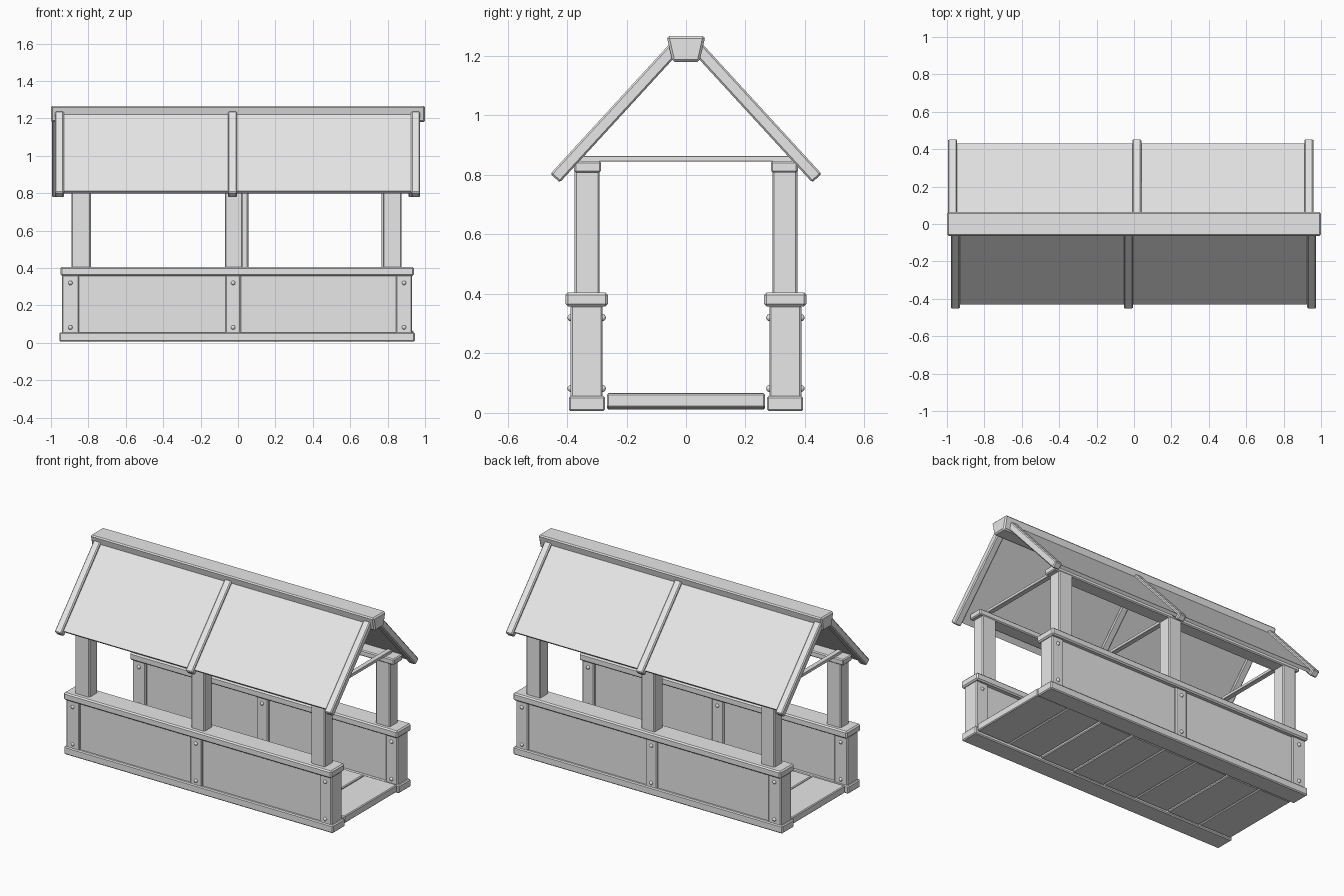
import bpy, bmesh, math, random
from mathutils import Matrix, Vector

if "Cube" in bpy.data.objects:
    bpy.data.objects.remove(bpy.data.objects["Cube"])

random.seed(4)
grey = bpy.data.materials.new("weathered_grey")
grey.diffuse_color = (0.8, 0.8, 0.8, 1)
grey.use_nodes = True
grey.node_tree.nodes["Principled BSDF"].inputs["Base Color"].default_value = grey.diffuse_color


def finish(name, bm, bevel=0.006):
    me = bpy.data.meshes.new(name)
    bm.to_mesh(me)
    bm.free()
    me.materials.append(grey)
    ob = bpy.data.objects.new(name, me)
    bpy.context.collection.objects.link(ob)
    if bevel:
        mod = ob.modifiers.new("worn_edges", 'BEVEL')
        mod.width, mod.segments = bevel, 1
    return ob


def beam(name, x, y, z, bevel=0.006, tilt=0.0, taper=1.0):
    """Box from (min, max) ranges; tilt turns it about x, taper narrows the bottom in y."""
    bm = bmesh.new()
    bmesh.ops.create_cube(bm, size=1)
    for v in bm.verts:
        if v.co.z < 0:
            v.co.y *= taper
    size = [b - a for a, b in (x, y, z)]
    mid = Vector([(a + b) / 2 for a, b in (x, y, z)])
    bm.transform(Matrix.Translation(mid) @ Matrix.Rotation(tilt, 4, 'X')
                 @ Matrix.Diagonal((*size, 1)))
    return finish(name, bm, bevel)


def span(a, b, s):
    """Range mirrored to side s."""
    return (min(a * s, b * s), max(a * s, b * s))


def sloped(name, x, s, low, high, thick, bevel):
    """Board running up the roof slope on side s between two (y, z) points."""
    dy, dz = high[0] - low[0], high[1] - low[1]
    y, z = s * (low[0] + high[0]) / 2, (low[1] + high[1]) / 2
    h = math.hypot(dy, dz) / 2
    beam(name, x, (y - h, y + h), (z - thick / 2, z + thick / 2), bevel,
         tilt=s * math.atan2(dz, dy) + math.pi)


def rivet(name, x, y, z):
    bm = bmesh.new()
    bmesh.ops.create_icosphere(bm, subdivisions=2, radius=0.012)
    bm.transform(Matrix.Translation((x, y, z)))
    ob = finish(name, bm, 0)
    for p in ob.data.polygons:
        p.use_smooth = True


for s, side in ((-1, "front"), (1, "back")):
    # Low wall: sill, panel, handrail
    beam(side + "_sill", (-0.955, 0.945), span(0.272, 0.394, s), (0.006, 0.056))
    beam(side + "_wall_panel", (-0.93, 0.92), span(0.295, 0.376, s), (0.045, 0.37), 0)
    beam(side + "_handrail", (-0.95, 0.94), span(0.263, 0.405, s), (0.358, 0.405), 0.008)
    # Wall battens with rivets on both faces
    for x0, x1 in ((-0.942, -0.85), (-0.067, 0.015), (0.845, 0.93)):
        beam(side + "_batten", (x0, x1), span(0.28, 0.388, s), (0.05, 0.362))
        for z in (0.082, 0.32):
            for y in (0.281, 0.387):
                rivet(side + "_rivet", (x0 + x1) / 2, s * y, z)
    # Posts and the plate above them
    posts = (((-0.89, -0.787), (-0.07, 0.025), (0.775, 0.875)) if s < 0 else
             ((-0.885, -0.79), (-0.04, 0.055), (0.768, 0.868)))
    for px in posts:
        beam(side + "_post", px, span(0.29, 0.374, s), (0.395, 0.82))
    beam(side + "_top_plate", (-0.91, 0.9), span(0.285, 0.376, s), (0.808, 0.846))
    # Roof sheet and rafters
    sloped(side + "_roof_sheet", (-0.95, 0.93), s, (0.423, 0.804), (0.035, 1.227), 0.02, 0)
    for x in ((-0.955, -0.03, 0.95) if s < 0 else (-0.97, 0.015, 0.935)):
        sloped(side + "_rafter", (x - 0.024, x + 0.024), s,
               (0.44, 0.789), (0.04, 1.225), 0.043, 0.006)

# Ridge beam, narrower underneath
beam("ridge_beam", (-1, 1), (-0.065, 0.065), (1.18, 1.267), 0.008, taper=0.7)

# Thin cross ties
for x in (-0.835, -0.008, 0.822):
    beam("cross_tie", (x - 0.016, x + 0.016), (-0.36, 0.36), (0.845, 0.864), 0.002)

# Floor planks
count, start, end = 8, -0.94, 0.94
step = (end - start) / count
for i in range(count):
    x = start + i * step
    dz = random.uniform(-0.005, 0.005)
    beam("floor_plank", (x + 0.003, x + step - 0.003), (-0.266, 0.266),
         (0.015 + dz, 0.062 + dz), 0.005)
